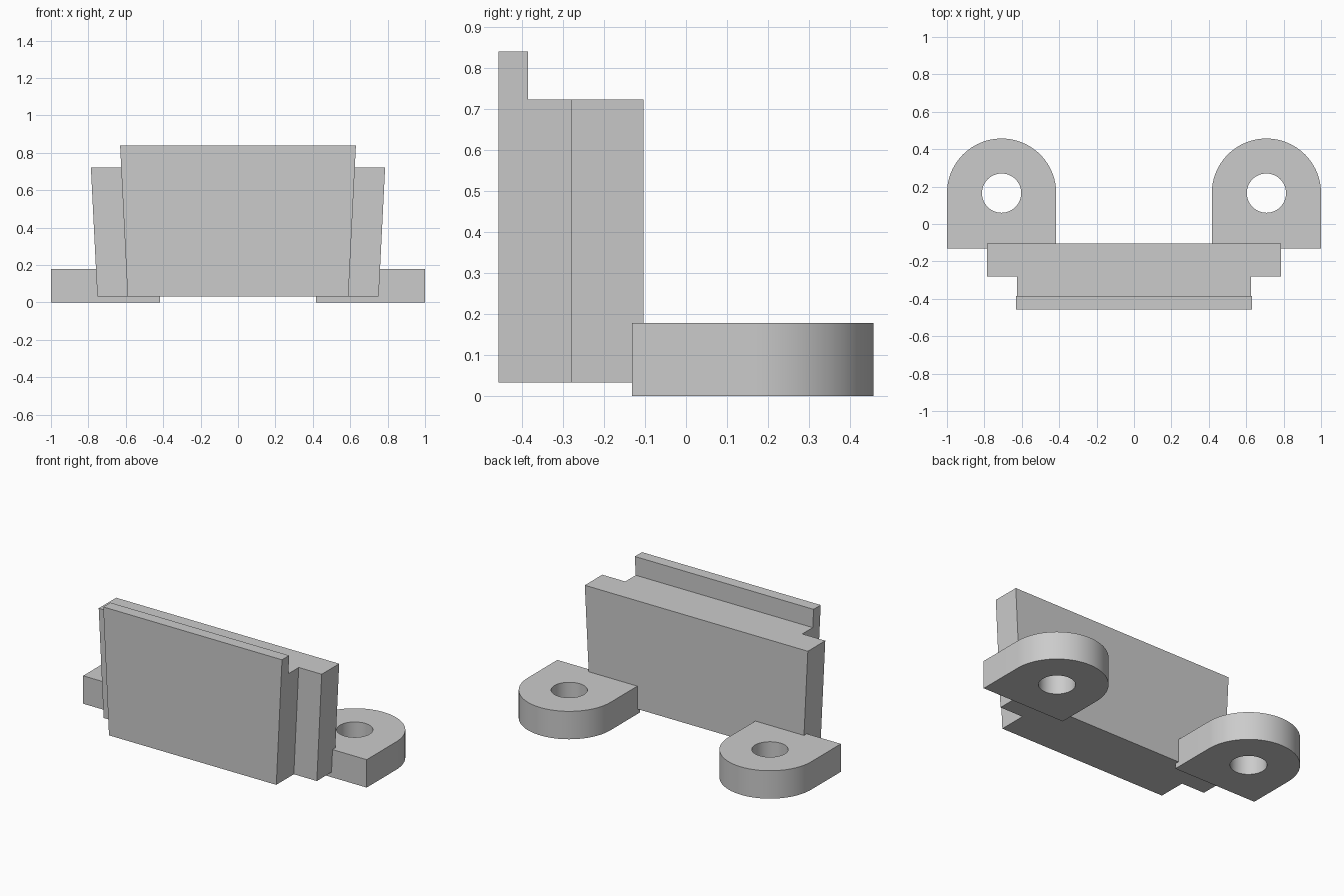
import bpy
import bmesh
import math

if "Cube" in bpy.data.objects:
    bpy.data.objects.remove(bpy.data.objects["Cube"], do_unlink=True)

grey = bpy.data.materials.new("plain grey")
grey.use_nodes = True
colour = (0.6, 0.6, 0.6, 1)
grey.diffuse_color = colour
grey.node_tree.nodes["Principled BSDF"].inputs["Base Color"].default_value = colour

BASE_Z = 0.032
FLARE = 0.05  # sideways spread per unit of height


def finish(bm, name):
    bmesh.ops.recalc_face_normals(bm, faces=bm.faces[:])
    mesh = bpy.data.meshes.new(name)
    bm.to_mesh(mesh)
    bm.free()
    mesh.materials.append(grey)
    obj = bpy.data.objects.new(name, mesh)
    bpy.context.collection.objects.link(obj)
    return obj


def flared_slab(name, profile, half_width):
    """Side profile of (y, z) points swept across x, widening with height."""
    bm = bmesh.new()
    sides = []
    for side in (-1, 1):
        sides.append([bm.verts.new((side * (half_width + FLARE * (z - BASE_Z)), y, z))
                      for y, z in profile])
        bm.faces.new(sides[-1])
    a, b = sides
    for i in range(len(profile)):
        j = (i + 1) % len(profile)
        bm.faces.new((a[i], a[j], b[j], b[i]))
    return finish(bm, name)


def lug(name, cx):
    """Round-ended mounting ear with a vertical through hole."""
    cy, radius, hole, front, height, steps = 0.165, 0.292, 0.105, -0.132, 0.178, 48
    outer = [(cx - radius, front), (cx + radius, front)]
    outer += [(cx + radius * math.cos(math.pi * i / steps),
               cy + radius * math.sin(math.pi * i / steps)) for i in range(steps + 1)]
    inner = [(cx + hole * math.cos(math.tau * i / steps),
              cy + hole * math.sin(math.tau * i / steps)) for i in range(steps)]
    bm = bmesh.new()
    edges = []
    for loop in (outer, inner):
        verts = [bm.verts.new((x, y, 0)) for x, y in loop]
        edges += [bm.edges.new((v, verts[i - 1])) for i, v in enumerate(verts)]
    bmesh.ops.triangle_fill(bm, edges=edges, use_beauty=True, normal=(0, 0, 1))
    result = bmesh.ops.extrude_face_region(bm, geom=bm.faces[:], use_keep_orig=True)
    top = [v for v in result["geom"] if isinstance(v, bmesh.types.BMVert)]
    bmesh.ops.translate(bm, verts=top, vec=(0, 0, height))
    obj = finish(bm, name)
    bpy.ops.object.select_all(action="DESELECT")
    obj.select_set(True)
    bpy.context.view_layer.objects.active = obj
    bpy.ops.object.shade_smooth_by_angle(angle=math.radians(30))


# Narrow front panel with its raised lip
flared_slab("front_panel", [(-0.457, BASE_Z), (-0.28, BASE_Z), (-0.28, 0.722),
                            (-0.385, 0.722), (-0.385, 0.84), (-0.457, 0.84)], 0.59)
# Wider panel behind it
flared_slab("back_panel", [(-0.28, BASE_Z), (-0.104, BASE_Z),
                           (-0.104, 0.722), (-0.28, 0.722)], 0.752)
# Mounting ears
lug("left_mounting_ear", 0.708)
lug("right_mounting_ear", -0.708)
